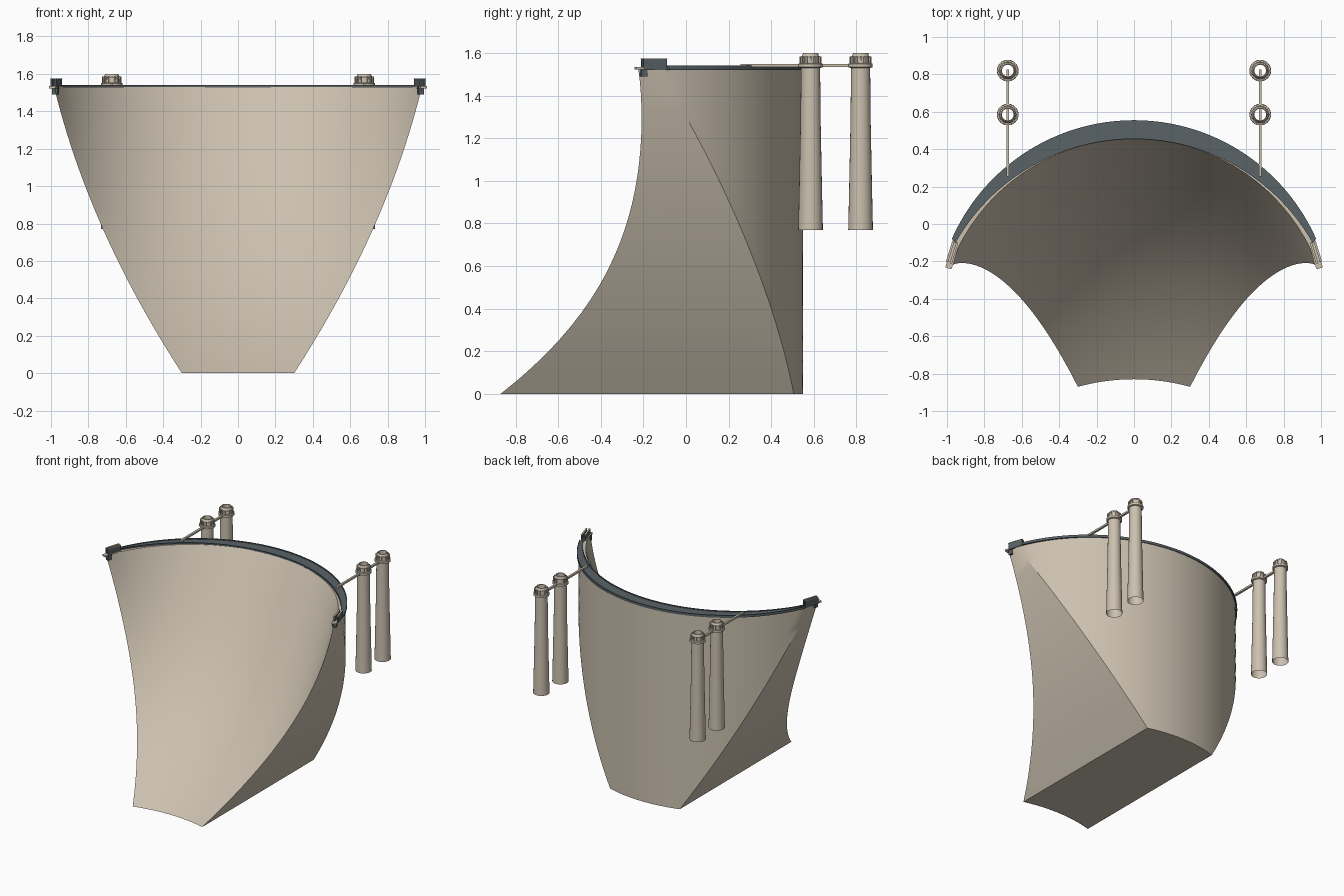
import bpy, math
from mathutils import Matrix, Vector

if "Cube" in bpy.data.objects:
    bpy.data.objects.remove(bpy.data.objects["Cube"])


def material(name, rgb):
    m = bpy.data.materials.new(name)
    m.diffuse_color = (*rgb, 1)
    m.use_nodes = True
    m.node_tree.nodes["Principled BSDF"].inputs["Base Color"].default_value = m.diffuse_color
    return m


CONCRETE = material("concrete", (0.60, 0.53, 0.43))
ASPHALT = material("asphalt", (0.10, 0.125, 0.135))


def make(name, verts, faces, mat, smooth=True):
    me = bpy.data.meshes.new(name)
    me.from_pydata(verts, [], faces)
    me.materials.append(mat)
    ob = bpy.data.objects.new(name, me)
    bpy.context.collection.objects.link(ob)
    bpy.context.view_layer.objects.active = ob
    bpy.ops.object.select_all(action='DESELECT')
    ob.select_set(True)
    if smooth:
        bpy.ops.object.shade_smooth_by_angle(angle=math.radians(30))
    return ob


def arc(half_width, radius, crown, z, n):
    """Plan arc bulging towards +y, from -half_width to +half_width."""
    a = math.asin(min(1, half_width / radius))
    ts = [-a + 2 * a * i / n for i in range(n + 1)]
    return [(radius * math.sin(t), crown - radius + radius * math.cos(t), z) for t in ts]


def loft(name, rows, mat):
    """rows = list of (front arc, back arc), bottom to top, closed into a solid."""
    n = len(rows[0][0])
    verts, faces, m = [], [], 2 * n
    for front, back in rows:
        verts += front + back[::-1]
    for r in range(len(rows) - 1):
        for i in range(m):
            j = (i + 1) % m
            faces.append((r * m + i, r * m + j, (r + 1) * m + j, (r + 1) * m + i))
    top = (len(rows) - 1) * m
    for i in range(n - 1):
        a, b, c, d = i, i + 1, m - 2 - i, m - 1 - i
        faces.append((d, c, b, a))
        faces.append((top + a, top + b, top + c, top + d))
    return make(name, verts, faces, mat)


def box(name, size, loc, mat, rot=0):
    sx, sy, sz = (s / 2 for s in size)
    mx = Matrix.Translation(loc) @ Matrix.Rotation(rot, 4, 'Z')
    v = [mx @ Vector((x * sx, y * sy, z * sz)) for x in (-1, 1) for y in (-1, 1) for z in (-1, 1)]
    f = [(0, 1, 3, 2), (4, 6, 7, 5), (0, 4, 5, 1), (2, 3, 7, 6), (0, 2, 6, 4), (1, 5, 7, 3)]
    return make(name, v, f, mat, False)


def lathe(name, profile, center, mat, n=24):
    """Open tube turned around z."""
    verts = [(center[0] + r * math.cos(2 * math.pi * i / n),
              center[1] + r * math.sin(2 * math.pi * i / n), z)
             for r, z in profile for i in range(n)]
    faces = [(k * n + i, k * n + (i + 1) % n, (k + 1) * n + (i + 1) % n, (k + 1) * n + i)
             for k in range(len(profile) - 1) for i in range(n)]
    return make(name, verts, faces, mat)


# Arch dam wall: vertical curved back, sweeping front, tapering abutments
H, ROWS, N = 1.53, 24, 32
rows = []
for k in range(ROWS + 1):
    z = H * k / ROWS
    w = 0.3 + 0.65 * z - 0.133 * z * z
    crown = -0.83 + 1.27 * z - 0.28 * z * z + 0.16 * z * (z - 0.8) * (z - 1.535)
    rows.append((arc(w, 1.13 - 0.08 * z / H, crown, z, N), arc(w, 1.045, 0.55, z, N)))
loft("dam_wall", rows, CONCRETE)

# Crest road with a low parapet on each edge
def band(name, wf, rf, cf, wb, rb, cb, z0, z1):
    loft(name, [(arc(wf, rf, cf, z, 48), arc(wb, rb, cb, z, 48)) for z in (z0, z1)], ASPHALT)

band("crest_road", 0.957, 1.098, 0.455, 0.973, 1.065, 0.555, 1.522, 1.535)
band("front_parapet", 0.957, 1.098, 0.455, 0.957, 1.098, 0.463, 1.53, 1.541)
band("back_parapet", 0.973, 1.065, 0.547, 0.973, 1.065, 0.555, 1.53, 1.541)

# Parapet walls where the road meets each abutment
for s, side in ((-1, "left"), (1, "right")):
    tilt = s * math.radians(17)
    for x, tag in ((0.962, "inner"), (0.982, "outer")):
        y = -0.155 + (x - 0.962) * 0.5
        box(f"{side}_{tag}_end_wall", (0.01, 0.115, 0.05), (s * x, y, 1.547), ASPHALT, tilt)
        box(f"{side}_{tag}_end_coping", (0.012, 0.117, 0.004), (s * x, y, 1.574), CONCRETE, tilt)
    box(f"{side}_end_slab", (0.035, 0.14, 0.012), (s * 0.972, -0.17, 1.529), CONCRETE, tilt)
    box(f"{side}_end_footing", (0.03, 0.03, 0.045), (s * 0.975, -0.2, 1.512), ASPHALT, tilt)

# Intake towers with ribbed caps, and the footbridges joining them to the crest
SHAFT = [(0.058, 0.77), (0.053, 1.0), (0.047, 1.3), (0.045, 1.53)]
COLLAR = [(0.045, 1.53), (0.057, 1.534), (0.057, 1.55), (0.046, 1.553)]
CAP = [(0.046, 1.553), (0.045, 1.582), (0.038, 1.59), (0.036, 1.6), (0.031, 1.6), (0.031, 1.57)]
for s, side in ((-1, "left"), (1, "right")):
    for y, tag in ((0.585, "near"), (0.82, "far")):
        c = (s * 0.675, y)
        lathe(f"{side}_{tag}_tower_shaft", SHAFT, c, CONCRETE)
        lathe(f"{side}_{tag}_tower_collar", COLLAR, c, CONCRETE)
        lathe(f"{side}_{tag}_tower_cap", CAP, c, CONCRETE)
        for i in range(16):
            a = 2 * math.pi * i / 16
            box(f"{side}_{tag}_cap_rib", (0.01, 0.007, 0.034),
                (c[0] + 0.047 * math.cos(a), c[1] + 0.047 * math.sin(a), 1.568), CONCRETE, a)
    box(f"{side}_footbridge", (0.016, 0.57, 0.014), (s * 0.675, 0.54, 1.541), CONCRETE)
